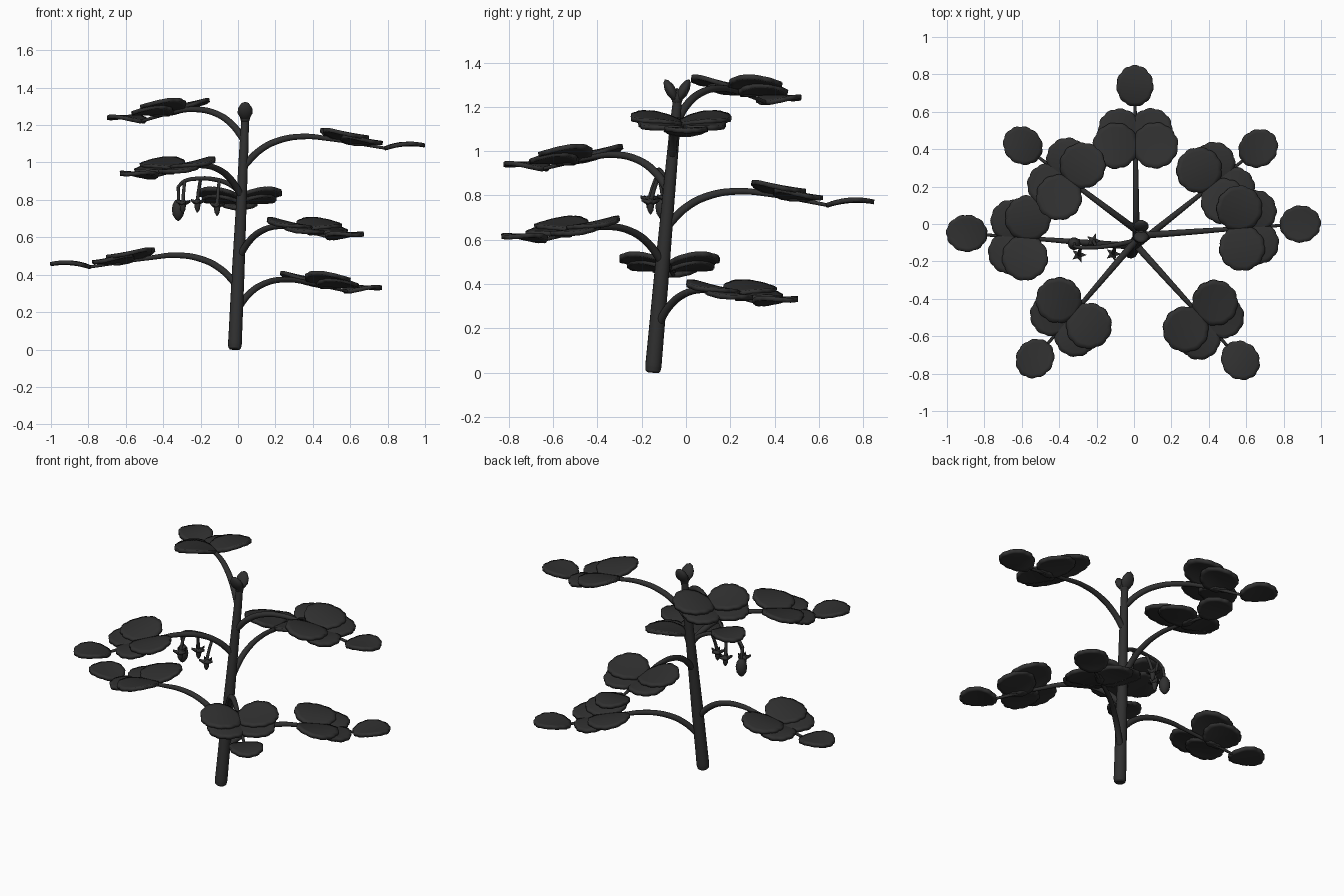
import bpy, bmesh, math
from mathutils import Vector, Matrix

if "Cube" in bpy.data.objects:
    bpy.data.objects.remove(bpy.data.objects["Cube"])

mat = bpy.data.materials.new("dark_grey")
mat.diffuse_color = (0.03, 0.03, 0.03, 1)
mat.use_nodes = True
mat.node_tree.nodes["Principled BSDF"].inputs["Base Color"].default_value = mat.diffuse_color


def stem_at(z):
    # centre of the slightly leaning stem at height z
    t = z / 1.22
    return Vector((-0.018 + 0.056 * t, -0.15 + 0.11 * t, z))


def tube(name, pts, radii, res=4):
    cu = bpy.data.curves.new(name, 'CURVE')
    cu.dimensions = '3D'
    cu.bevel_depth = 1.0
    cu.bevel_resolution = res
    cu.resolution_u = 8
    cu.use_fill_caps = True
    sp = cu.splines.new('BEZIER')
    sp.bezier_points.add(len(pts) - 1)
    for bp, p, r in zip(sp.bezier_points, pts, radii):
        bp.co, bp.radius = p, r
        bp.handle_left_type = bp.handle_right_type = 'AUTO'
    cu.materials.append(mat)
    ob = bpy.data.objects.new(name, cu)
    bpy.context.collection.objects.link(ob)
    return ob


def finish(name, bm, matrix):
    bmesh.ops.recalc_face_normals(bm, faces=bm.faces)
    me = bpy.data.meshes.new(name)
    for f in bm.faces:
        f.smooth = True
    bm.to_mesh(me)
    bm.free()
    me.materials.append(mat)
    ob = bpy.data.objects.new(name, me)
    ob.matrix_world = matrix
    bpy.context.collection.objects.link(ob)
    return ob


def frame(origin, direction, up):
    # local x along direction, local z close to up
    x = direction.normalized()
    y = up.cross(x).normalized()
    z = x.cross(y)
    m = Matrix((x, y, z)).transposed().to_4x4()
    m.translation = origin
    return m


def leaflet(name, matrix, length, width, thick=0.021):
    # scalloped round blade, gently domed along its length
    bm = bmesh.new()
    n, rings = 66, 5
    def point(k, i):
        t = 2 * math.pi * i / n
        s = k / rings
        edge = 0.95 + 0.05 * abs(math.cos(5.5 * t))
        r = s * (1 + (edge - 1) * s ** 3)
        x, y = r * math.cos(t), r * math.sin(t)
        z = -0.014 * x * x + 0.004 * y * y + 0.008
        return (length / 2 * (1 + x), width / 2 * y, z)
    centre = bm.verts.new(point(0, 0))
    prev = None
    for k in range(1, rings + 1):
        ring = [bm.verts.new(point(k, i)) for i in range(n)]
        for i in range(n):
            j = (i + 1) % n
            bm.faces.new((prev[i], ring[i], ring[j], prev[j]) if prev else (centre, ring[i], ring[j]))
        prev = ring
    ob = finish(name, bm, matrix)
    so = ob.modifiers.new("thickness", 'SOLIDIFY')
    so.thickness, so.offset = thick, 0
    return ob


def lathe(name, profile, matrix, n=14):
    # closed spun body, profile = (radius, height)
    bm = bmesh.new()
    prev = None
    for r, h in profile:
        ring = [bm.verts.new((r * math.cos(2 * math.pi * i / n), r * math.sin(2 * math.pi * i / n), h))
                for i in range(n)]
        if prev:
            for i in range(n):
                j = (i + 1) % n
                bm.faces.new((prev[i], prev[j], ring[j], ring[i]))
        prev = ring
    bmesh.ops.remove_doubles(bm, verts=bm.verts, dist=1e-5)
    return finish(name, bm, matrix)


# main stem with rounded foot
zs = [0, 0.008, 0.03, 0.4, 0.8, 1.1, 1.24]
tube("main_stem", [stem_at(z) for z in zs], [0.026, 0.034, 0.037, 0.034, 0.028, 0.024, 0.02], 6)

# compound leaves: joint height, centre of end leaflet
UP = Vector((0, 0, 1))
leaves = [(0.21, 0.665, 0.405), (0.34, -0.895, -0.05), (0.495, 0.57, -0.73), (0.655, 0.005, 0.74),
          (0.82, -0.53, -0.72), (0.975, 0.89, 0.0), (1.12, -0.595, 0.42)]
for k, (z0, ex, ey) in enumerate(leaves):
    base = stem_at(z0)
    out = Vector((ex - base.x, ey - base.y, 0))
    reach = out.length - 0.095
    out.normalize()
    side = UP.cross(out)
    arc = [(0, 0), (0.09, 0.09), (0.19, 0.142), (0.33, 0.164), (0.47, 0.15), (reach, 0.10)]
    tube(f"leaf_stalk_{k}", [base + out * d + UP * h for d, h in arc],
         [0.019, 0.018, 0.017, 0.015, 0.012, 0.008])
    axis = (out * 0.98 - UP * 0.18).normalized()
    nrm = axis.cross(side)
    # end leaflet
    leaflet(f"end_leaflet_{k}", frame(base + out * (reach - 0.015) + UP * 0.104, out + UP * 0.08, UP), 0.22, 0.20)
    # two pairs of side leaflets
    at = lambda d: base + out * d + UP * (0.15 - 0.05 * (d - 0.47) / (reach - 0.47))
    for s in (-1, 1):
        for label, d, ang, size, lift in (("inner", reach - 0.255, 78, 0.245, 0.014),
                                          ("outer", reach - 0.195, 62, 0.225, 0.0)):
            a = math.radians(ang)
            dirn = axis * math.cos(a) + side * s * math.sin(a) + nrm * 0.12
            start = at(d) + UP * lift - side * s * 0.012
            leaflet(f"{label}_leaflet_{k}_{s}", frame(start, dirn, nrm), size, size * 1.02)

# drooping flower stalk
stalk = [(0.02, -0.09, 0.83), (-0.04, -0.10, 0.88), (-0.12, -0.115, 0.908), (-0.21, -0.125, 0.914),
         (-0.29, -0.125, 0.898), (-0.32, -0.12, 0.87)]
tube("flower_stalk", stalk, [0.014, 0.013, 0.012, 0.011, 0.010, 0.008])

# hanging flowers: five-point star with a cone beneath
flowers = [((-0.10, -0.115, 0.904), (-0.112, -0.16, 0.772)),
           ((-0.20, -0.125, 0.912), (-0.217, -0.09, 0.79)),
           ((-0.285, -0.125, 0.898), (-0.295, -0.165, 0.785))]
for k, (a, b) in enumerate(flowers):
    a, b = Vector(a), Vector(b)
    tube(f"flower_stem_{k}", [a, a.lerp(b, 0.5) + UP * 0.01, b], [0.009, 0.009, 0.01])
    m = frame(b, Vector((1, 0, 0)), UP)
    lathe(f"flower_cone_{k}", [(0, 0.016), (0.014, 0.012), (0.017, -0.015), (0.013, -0.04), (0.004, -0.056), (0, -0.058)], m)
    bm = bmesh.new()
    tips = []
    for i in range(10):
        t = math.pi * i / 5
        r = 0.042 if i % 2 == 0 else 0.019
        tips.append((r * math.cos(t), r * math.sin(t), 0.008 if i % 2 == 0 else -0.006))
    top = [bm.verts.new((x, y, z + 0.007)) for x, y, z in tips]
    bot = [bm.verts.new((x, y, z - 0.007)) for x, y, z in tips]
    ct, cb = bm.verts.new((0, 0, 0.006)), bm.verts.new((0, 0, -0.012))
    for i in range(10):
        j = (i + 1) % 10
        bm.faces.new((ct, top[i], top[j]))
        bm.faces.new((cb, bot[j], bot[i]))
        bm.faces.new((top[i], bot[i], bot[j], top[j]))
    finish(f"flower_star_{k}", bm, m)

# fruit bud at the end of the flower stalk
tube("fruit_stem", [stalk[-1], (-0.318, -0.11, 0.83), (-0.319, -0.105, 0.78)], [0.009, 0.009, 0.009])
lathe("fruit_bud", [(0, 0.06), (0.015, 0.055), (0.028, 0.035), (0.034, 0.005), (0.029, -0.025),
                    (0.015, -0.047), (0, -0.058)], Matrix.Translation((-0.32, -0.105, 0.744)))

# growing tip: core and young leaves spread front and back
tip = stem_at(1.22)
lathe("tip_core", [(0, -0.02), (0.022, 0), (0.029, 0.025), (0.02, 0.05), (0, 0.066)], Matrix.Translation(tip))
for s in (-1, 1):
    rot = Matrix.Rotation(math.radians(-28 * s), 4, 'X')
    lathe(f"young_leaf_{s}", [(0, 0), (0.02, 0.015), (0.035, 0.05), (0.033, 0.08), (0.018, 0.108), (0, 0.118)],
          Matrix.Translation(tip) @ rot @ Matrix.Diagonal((1.15, 0.7, 1, 1)))
